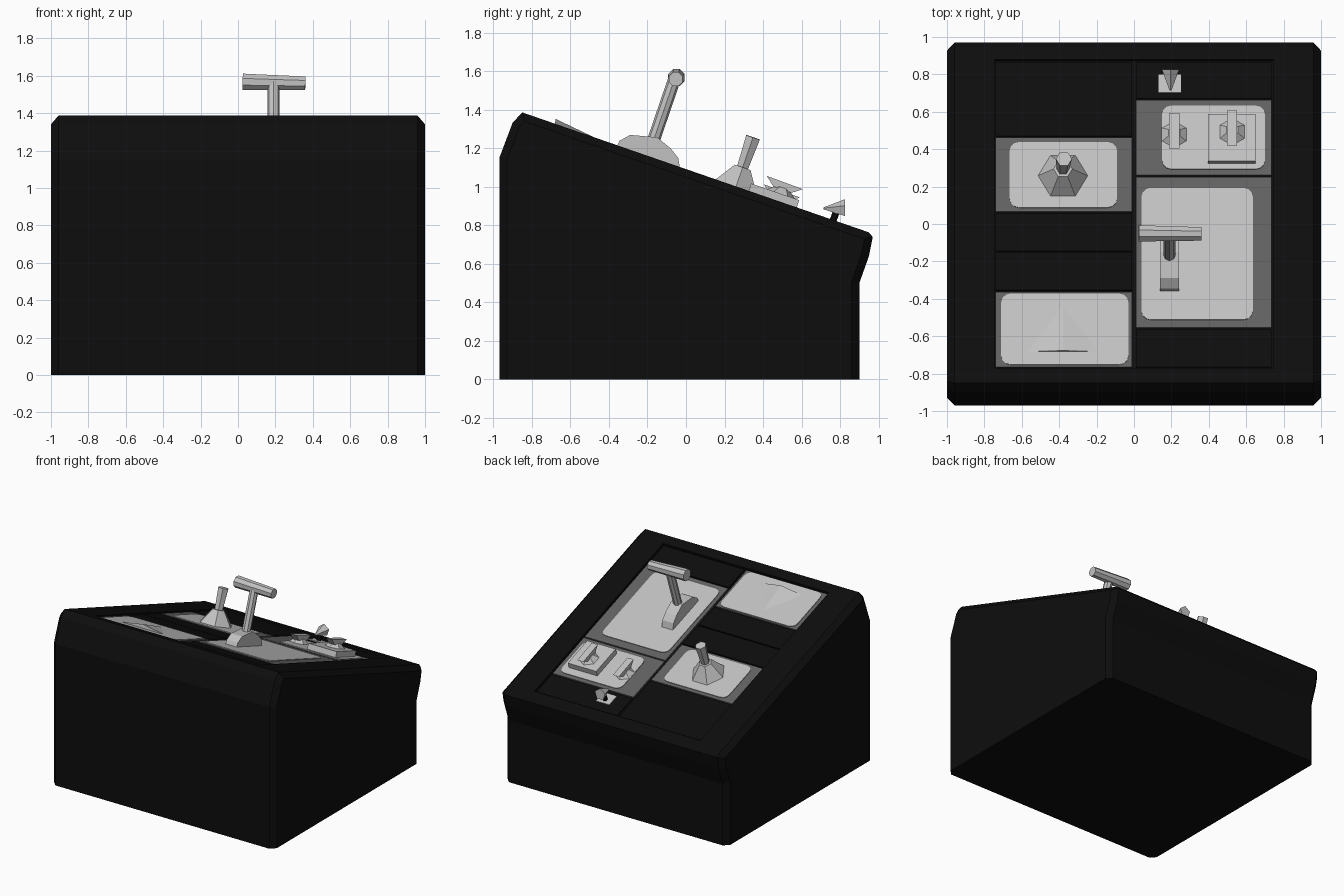
import bpy, bmesh, math
from mathutils import Matrix, Vector

if "Cube" in bpy.data.objects:
    bpy.data.objects.remove(bpy.data.objects["Cube"])

TILT = math.atan2(1.39 - 0.757, 1.83)
CO = math.cos(TILT)
# Local frame of the sloping deck: x across, y down the slope, z out of it
DECK = Matrix.Translation((0, 0, 1.0925)) @ Matrix.Rotation(-TILT, 4, 'X')


def material(name, v):
    m = bpy.data.materials.new(name)
    m.diffuse_color = (v, v, v, 1)
    m.use_nodes = True
    m.node_tree.nodes["Principled BSDF"].inputs["Base Color"].default_value = m.diffuse_color
    return m


BLACK = material("black", 0.004)
GREY = material("dark grey", 0.12)
LIGHT = material("light grey", 0.54)


def finish(name, bm, mat, matrix=None):
    bmesh.ops.recalc_face_normals(bm, faces=bm.faces)
    if matrix:
        bm.transform(matrix)
    me = bpy.data.meshes.new(name)
    bm.to_mesh(me)
    bm.free()
    me.materials.append(mat)
    ob = bpy.data.objects.new(name, me)
    bpy.context.collection.objects.link(ob)
    return ob


def box(name, x0, x1, y0, y1, h0, h1, mat, corner=0):
    """Box on the deck; y is given as seen from above."""
    bm = bmesh.new()
    bmesh.ops.create_cube(bm, size=1)
    for v in bm.verts:
        v.co = ((x0, x1)[v.co.x > 0], (y0 / CO, y1 / CO)[v.co.y > 0],
                (h0, h1)[v.co.z > 0])
    if corner:
        up = [e for e in bm.edges
              if abs(e.verts[0].co.z - e.verts[1].co.z) > 1e-5]
        bmesh.ops.bevel(bm, geom=up, offset=corner, segments=3,
                        profile=0.5, affect='EDGES')
    return finish(name, bm, mat, DECK)


def prism(name, x0, x1, profile, mat, matrix=None, chamfer=0):
    """Extrude a (y, z) profile along x."""
    bm = bmesh.new()
    face = bm.faces.new([bm.verts.new((x0, y, z)) for y, z in profile])
    out = bmesh.ops.extrude_face_region(bm, geom=[face])
    moved = [g for g in out["geom"] if isinstance(g, bmesh.types.BMVert)]
    bmesh.ops.translate(bm, verts=moved, vec=(x1 - x0, 0, 0))
    bmesh.ops.recalc_face_normals(bm, faces=bm.faces)
    if chamfer:
        rim = [e for e in bm.edges
               if abs(e.verts[0].co.x - e.verts[1].co.x) < 1e-5
               and max(v.co.z for v in e.verts) > 0.01]
        bmesh.ops.bevel(bm, geom=rim, offset=chamfer, segments=1,
                        affect='EDGES')
    return finish(name, bm, mat, matrix)


def rod(name, p0, p1, r0, r1, sides, mat, matrix=None, spin=0):
    """Tapered rod between two points."""
    p0, p1 = Vector(p0), Vector(p1)
    d = p1 - p0
    bm = bmesh.new()
    bmesh.ops.create_cone(bm, cap_ends=True, segments=sides, radius1=r0,
                          radius2=r1, depth=d.length)
    bm.transform(Matrix.Translation((p0 + p1) / 2)
                 @ d.to_track_quat('Z', 'Y').to_matrix().to_4x4()
                 @ Matrix.Rotation(spin, 4, 'Z'))
    return finish(name, bm, mat, matrix)


def cut(target, cutter):
    mod = target.modifiers.new("cut", 'BOOLEAN')
    mod.operation = 'DIFFERENCE'
    mod.solver = 'EXACT'
    mod.object = cutter
    bpy.context.view_layer.objects.active = target
    bpy.ops.object.modifier_apply(modifier=mod.name)
    bpy.data.objects.remove(cutter)


# Console housing: tall front, sloping deck, overhanging back lip
housing = prism("console_housing", -1, 1,
                [(-0.97, 0), (-0.97, 1.15), (-0.90, 1.335), (-0.85, 1.387),
                 (0.95, 0.764), (0.97, 0.74), (0.95, 0.64), (0.90, 0.50),
                 (0.90, 0)], BLACK, chamfer=0.04)

# Shallow tray for the panels
cut(housing, box("tray_cutter", -0.745, 0.745, -0.77, 0.88, -0.022, 0.1, BLACK))

# Notches around the rim
for x in (-0.35, 0.35):
    for y in (-0.90, 0.965):
        cut(housing, rod("notch_cutter", (x, y / CO, -0.07), (x, y / CO, 0.06),
                         0.015, 0.06, 6, BLACK, DECK))
for x in (-1, 1):
    for y in (-0.30, 0.45):
        cut(housing, rod("notch_cutter", (x, y / CO, -0.07), (x, y / CO, 0.06),
                         0.015, 0.05, 6, BLACK, DECK))
    for y in (-0.87, 0.89):
        cut(housing, rod("dimple_cutter", (x * 0.91, y / CO, -0.05),
                         (x * 0.91, y / CO, 0.05), 0.03, 0.06, 5, BLACK, DECK))

# Panels in two columns: x range, y range, colour
L, R = (-0.74, -0.01), (0.01, 0.735)
panels = [(L, 0.475, 0.87, BLACK), (L, 0.07, 0.465, GREY),
          (L, -0.14, 0.06, BLACK), (L, -0.35, -0.15, BLACK),
          (L, -0.76, -0.36, GREY), (R, 0.675, 0.87, BLACK),
          (R, 0.265, 0.665, GREY), (R, -0.55, 0.255, GREY),
          (R, -0.76, -0.56, BLACK)]
for (x0, x1), y0, y1, mat in panels:
    box("panel", x0, x1, y0, y1, -0.024, -0.010, mat)

# Light face plates with rounded corners
for x0, x1, y0, y1 in [(-0.665, -0.09, 0.09, 0.44), (-0.71, -0.03, -0.75, -0.37),
                       (0.15, 0.70, 0.295, 0.635), (0.04, 0.635, -0.51, 0.195)]:
    box("face_plate", x0, x1, y0, y1, -0.011, -0.005, LIGHT, corner=0.05)

# Pointer: low ridged wedge on the front left plate
bm = bmesh.new()
a, b, c, d = [bm.verts.new((x, y / CO, h)) for x, y, h in
              [(-0.57, -0.68, -0.006), (-0.19, -0.68, -0.006),
               (-0.38, -0.685, 0.025), (-0.38, -0.44, -0.004)]]
for f in ((a, b, c), (b, d, c), (d, a, c), (a, d, b)):
    bm.faces.new(f)
finish("pointer", bm, LIGHT, DECK)

# Joystick: six-sided boot and a straight stick
jy = 0.26 / CO
rod("joystick_boot", (-0.38, jy, -0.008), (-0.38, jy, 0.105), 0.135, 0.05, 6,
    LIGHT, DECK, math.pi / 6)
rod("joystick_stick", (-0.38, jy, 0.09), (-0.375, jy, 0.27), 0.033, 0.043, 6,
    LIGHT, DECK)

# Throttle: rounded slide base, stem and T handle
prism("throttle_base", 0.14, 0.24,
      [(-0.37, 1.19), (-0.345, 1.24), (-0.29, 1.27), (-0.15, 1.258),
       (-0.08, 1.20), (-0.04, 1.15), (-0.03, 1.09)], LIGHT)
rod("throttle_stem", (0.19, -0.19, 1.18), (0.19, -0.06, 1.56), 0.033, 0.033, 8,
    LIGHT)
rod("throttle_handle", (0.025, -0.05, 1.568), (0.36, -0.053, 1.56), 0.047, 0.039,
    8, LIGHT, spin=math.pi / 8)

# Two flared toggle switches, one standing on a square block
box("switch_block", 0.395, 0.65, 0.325, 0.575, -0.008, 0.04, LIGHT)
for x, h in ((0.215, -0.008), (0.525, 0.038)):
    sy = 0.48 / CO
    rod("switch_collar", (x, sy, h), (x, sy, h + 0.035), 0.078, 0.035, 6,
        LIGHT, DECK)
    prism("switch_lever", x - 0.027, x + 0.027,
          [(sy - 0.05, h + 0.025), (sy + 0.05, h + 0.025),
           (sy + 0.10, h + 0.062), (sy - 0.10, h + 0.066)], LIGHT, DECK)

# Small pointed knob on its plate at the back
box("knob_plate", 0.13, 0.25, 0.705, 0.80, -0.011, -0.004, LIGHT)
rod("knob_stem", (0.19, 0.765 / CO, -0.012), (0.19, 0.765 / CO, 0.05), 0.018, 0.018,
    6, BLACK, DECK)
rod("knob", (0.195, 0.825, 0.888), (0.195, 0.715, 0.888), 0.048, 0.006, 5, LIGHT)
